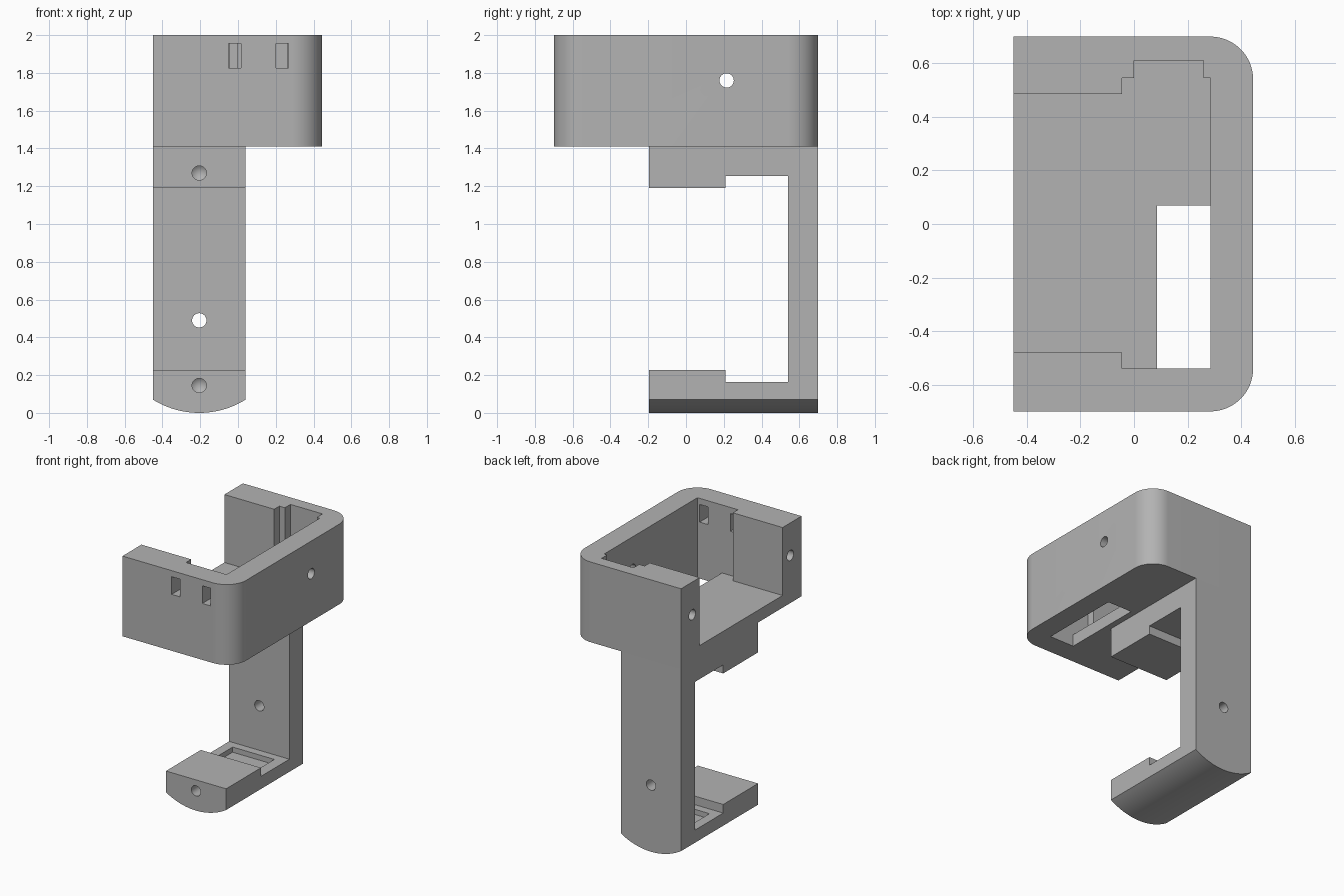
import bpy, bmesh, math
from mathutils import Vector

old = bpy.data.objects.get("Cube")
if old:
    bpy.data.objects.remove(old, do_unlink=True)

grey = bpy.data.materials.new("plain_grey")
grey.use_nodes = True
grey.diffuse_color = (0.45, 0.45, 0.45, 1)
grey.node_tree.nodes["Principled BSDF"].inputs["Base Color"].default_value = (0.45, 0.45, 0.45, 1)

# Which coordinates the profile and the extrusion depth map to
PLACE = {
    "x": lambda a, b, d: Vector((d, a, b)),
    "y": lambda a, b, d: Vector((a, d, b)),
    "z": lambda a, b, d: Vector((a, b, d)),
}


def prism(name, profile, axis, start, end, tip=0):
    """Extrude a flat profile along an axis, optionally with a pointed end."""
    place = PLACE[axis]
    bm = bmesh.new()
    face = bm.faces.new([bm.verts.new(place(a, b, start)) for a, b in profile])
    moved = bmesh.ops.extrude_face_region(bm, geom=[face], use_keep_orig=True)["geom"]
    shift = place(0, 0, end - start)
    for v in [g for g in moved if isinstance(g, bmesh.types.BMVert)]:
        v.co += shift
    if tip:
        cap = [g for g in moved if isinstance(g, bmesh.types.BMFace)]
        centre = bmesh.ops.poke(bm, faces=cap)["verts"][0]
        centre.co += shift.normalized() * tip
    bmesh.ops.recalc_face_normals(bm, faces=bm.faces)
    mesh = bpy.data.meshes.new(name)
    bm.to_mesh(mesh)
    bm.free()
    mesh.materials.append(grey)
    ob = bpy.data.objects.new(name, mesh)
    bpy.context.collection.objects.link(ob)
    return ob


def rect(a0, a1, b0, b1):
    return [(a0, b0), (a1, b0), (a1, b1), (a0, b1)]


def arc(ca, cb, r, first, last, steps):
    angles = [math.radians(first + (last - first) * i / steps) for i in range(steps + 1)]
    return [(ca + r * math.cos(t), cb + r * math.sin(t)) for t in angles]


def bore(a, b, axis, start, end, tip=0):
    circle = arc(a, b, 0.038, 0, 360, 32)[:-1]
    return prism("bore_cutter", circle, axis, start, end, tip)


def combine(ob, cutter, operation="DIFFERENCE"):
    cutter.hide_render = True
    mod = ob.modifiers.new("cut", "BOOLEAN")
    mod.operation = operation
    mod.solver = "EXACT"
    mod.object = cutter
    bpy.context.view_layer.objects.active = ob
    bpy.ops.object.modifier_apply(modifier=mod.name)
    bpy.data.objects.remove(cutter, do_unlink=True)


# Upper tray: three walls with rounded corners, open on one side
LEFT, RIGHT, HALF, R = -0.45, 0.445, 0.7, 0.16
outline = [(LEFT, -HALF)]
outline += arc(RIGHT - R, R - HALF, R, -90, 0, 16)
outline += arc(RIGHT - R, HALF - R, R, 0, 90, 16)
outline += [(LEFT, HALF)]
tray = prism("upper_tray", outline, "z", 1.41, 2)

# Cavity with thicker wall ends and a tall slot in the back wall
cavity = [(-0.6, -0.48), (-0.045, -0.48), (-0.045, -0.54), (0.285, -0.54),
          (0.285, 0.545), (0.26, 0.545), (0.26, 0.61), (0, 0.61), (0, 0.545),
          (-0.045, 0.545), (-0.045, 0.485), (-0.6, 0.485)]
combine(tray, prism("cavity_cutter", cavity, "z", 1.5, 2.2))
combine(tray, prism("floor_opening_cutter", rect(0.085, 0.285, -0.54, 0.07), "z", 1.3, 1.6))

# Two small windows in the front wall
for x in (-0.05, 0.2):
    combine(tray, prism("window_cutter", rect(x, x + 0.067, 1.825, 1.955), "y", -0.8, -0.5))

# Side wall hole and screw holes in the wall ends
combine(tray, bore(0.215, 1.76, "x", 0.2, 0.6))
for y in (-0.57, 0.57):
    combine(tray, bore(y, 1.76, "x", -0.6, -0.2, 0.02))

# Lower bracket: back leg, stepped upper block and stepped foot
side = [(0.7, 0), (0.7, 1.41), (-0.195, 1.41), (-0.195, 1.19), (0.21, 1.19),
        (0.21, 1.253), (0.54, 1.253), (0.54, 0.163), (0.21, 0.163),
        (0.21, 0.226), (-0.195, 0.226), (-0.195, 0)]
bracket = prism("lower_bracket", side, "x", LEFT, 0.04)

# Curved underside of the foot
mid, radius = -0.205, 0.464
spread = math.degrees(math.asin(0.245 / radius))
belly = arc(mid, radius, radius, -90 - spread, -90 + spread, 24)
belly = [(-0.6, belly[0][1])] + belly + [(0.2, belly[-1][1]), (0.2, -0.2), (-0.6, -0.2)]
combine(bracket, prism("belly_cutter", belly, "y", -0.4, 0.9))

# Shallow recess in the foot, hole through the leg, screw holes in front
combine(bracket, prism("recess_cutter", rect(-0.38, -0.04, 0.27, 0.48), "z", 0.125, 0.2))
combine(bracket, bore(mid, 0.49, "y", 0.4, 0.9))
for z in (0.145, 1.27):
    combine(bracket, bore(mid, z, "y", -0.4, 0.05, 0.03))

# Smooth rounded surfaces, keep hard edges
for ob in (tray, bracket):
    bpy.ops.object.select_all(action="DESELECT")
    ob.select_set(True)
    bpy.context.view_layer.objects.active = ob
    bpy.ops.object.shade_smooth_by_angle(angle=math.radians(25))
